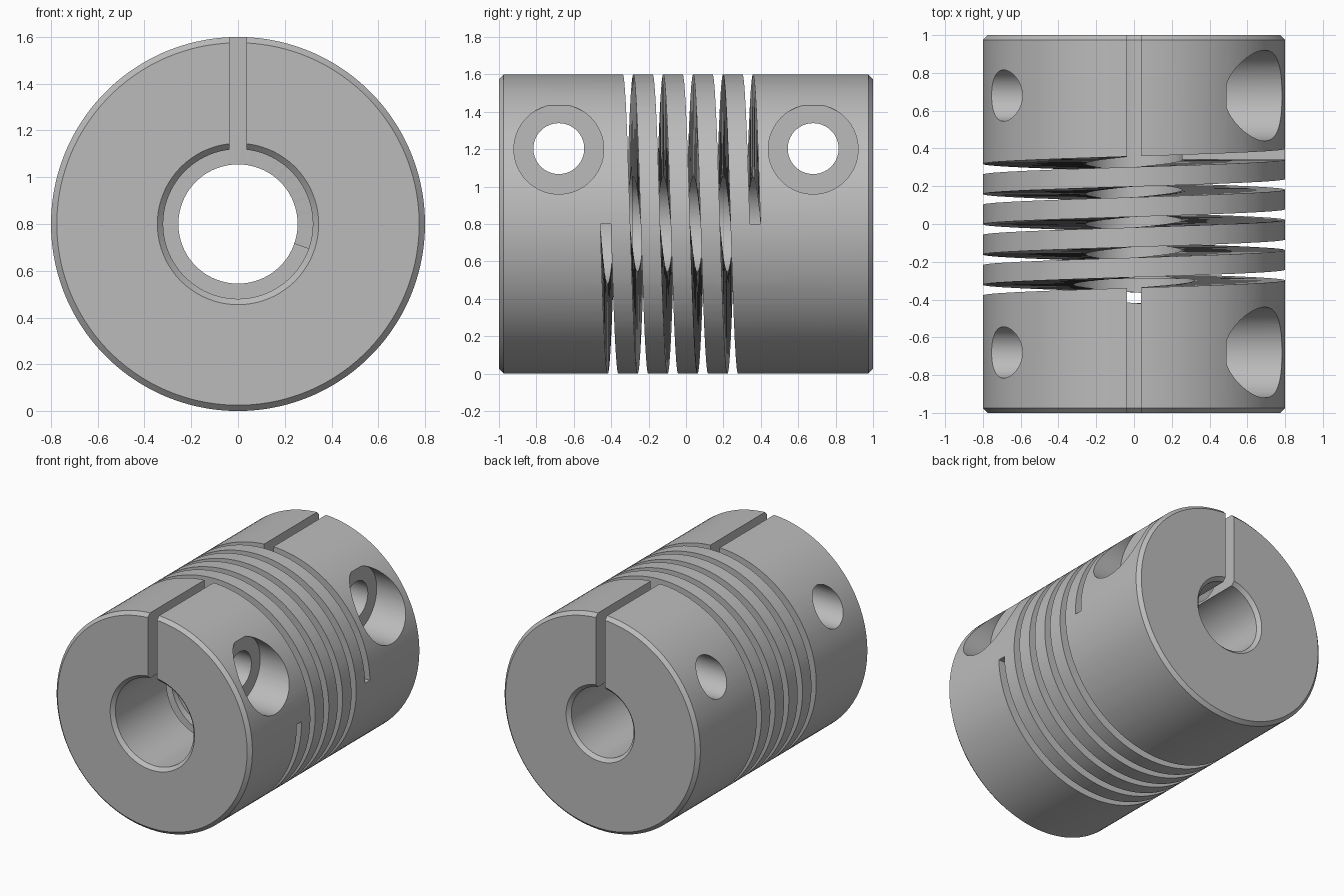
import bpy, bmesh, math
from mathutils import Matrix, Vector

if "Cube" in bpy.data.objects:
    bpy.data.objects.remove(bpy.data.objects["Cube"], do_unlink=True)

AXIS_Z = 0.8
RADIUS = 0.8

grey = bpy.data.materials.new("machined grey")
grey.use_nodes = True
COLOUR = (0.5, 0.5, 0.5, 1)
grey.diffuse_color = COLOUR
grey.node_tree.nodes["Principled BSDF"].inputs["Base Color"].default_value = COLOUR


def make_object(name, bm):
    bmesh.ops.recalc_face_normals(bm, faces=bm.faces)
    mesh = bpy.data.meshes.new(name)
    bm.to_mesh(mesh)
    bm.free()
    obj = bpy.data.objects.new(name, mesh)
    bpy.context.collection.objects.link(obj)
    return obj


def loft(name, rings, closed):
    """Join matching closed rings of points; close the loop or cap its ends."""
    bm = bmesh.new()
    rows = [[bm.verts.new(p) for p in ring] for ring in rings]
    pairs = list(zip(rows, rows[1:])) + ([(rows[-1], rows[0])] if closed else [])
    for a, b in pairs:
        for i in range(len(a)):
            j = (i + 1) % len(a)
            bm.faces.new((a[i], a[j], b[j], b[i]))
    if not closed:
        bm.faces.new(rows[0])
        bm.faces.new(rows[-1])
    return make_object(name, bm)


def around(r, y, angle):
    return Vector((r * math.cos(angle), y, AXIS_Z + r * math.sin(angle)))


def cross_cylinder(name, r, x0, x1, y, z):
    bm = bmesh.new()
    place = Matrix.Translation(((x0 + x1) / 2, y, z)) @ Matrix.Rotation(math.pi / 2, 4, 'Y')
    bmesh.ops.create_cone(bm, cap_ends=True, segments=64, radius1=r, radius2=r,
                          depth=x1 - x0, matrix=place)
    return make_object(name, bm)


def box(name, low, high):
    bm = bmesh.new()
    low, high = Vector(low), Vector(high)
    place = Matrix.Translation((low + high) / 2) @ Matrix.Diagonal((*(high - low), 1))
    bmesh.ops.create_cube(bm, size=1, matrix=place)
    return make_object(name, bm)


# Turned body: chamfered outside, wide front bore stepping down to the rear bore
C, STEP = 0.025, -0.29
FRONT_BORE, REAR_BORE = 0.32, 0.255
profile = [(RADIUS - C, -1), (RADIUS, -1 + C), (RADIUS, 1 - C), (RADIUS - C, 1),
           (REAR_BORE + C, 1), (REAR_BORE, 1 - C), (REAR_BORE, STEP),
           (FRONT_BORE, STEP), (FRONT_BORE, -1 + C), (FRONT_BORE + C, -1)]
SEGS = 128
body = loft("coupling_body",
            [[around(r, y, math.tau * (i + 0.5) / SEGS) for r, y in profile]
             for i in range(SEGS)], True)
body.data.materials.append(grey)

# Helical flexure slot, five turns, open to the bore
TURNS, PITCH, START, HALF, PER_TURN = 5, 0.16, -0.43, 0.028, 90
section = [(0.15, -HALF), (0.95, -HALF), (0.95, HALF), (0.15, HALF)]
cutters = [loft("slot_cutter",
                [[around(r, START + PITCH * k / PER_TURN + dy, -math.tau * k / PER_TURN)
                  for r, dy in section] for k in range(TURNS * PER_TURN + 1)], False)]

# Clamp slits and screw holes at both ends
SLIT = 0.037
cutters.append(box("front_slit_cutter", (-SLIT, -1.1, 0.9), (SLIT, -0.31, 1.8)))
cutters.append(box("rear_slit_cutter", (-SLIT, 0.33, 0.9), (SLIT, 1.1, 1.8)))
for y in (-0.68, 0.68):
    cutters.append(cross_cylinder("screw_hole_cutter", 0.136, -1, 1, y, 1.203))
    cutters.append(cross_cylinder("counterbore_cutter", 0.24, 0.49, 1.1, y, 1.2))

for cutter in cutters:
    cutter.hide_render = True
    mod = body.modifiers.new(cutter.name, 'BOOLEAN')
    mod.operation = 'DIFFERENCE'
    mod.solver = 'EXACT'
    mod.object = cutter

# Bake the cuts and remove the cutters
bpy.context.view_layer.update()
graph = bpy.context.evaluated_depsgraph_get()
cut_mesh = bpy.data.meshes.new_from_object(body.evaluated_get(graph))
body.modifiers.clear()
body.data = cut_mesh
if not cut_mesh.materials:
    cut_mesh.materials.append(grey)
for cutter in cutters:
    bpy.data.objects.remove(cutter, do_unlink=True)

# Smooth curved faces, keep machined edges crisp
for obj in bpy.context.selected_objects:
    obj.select_set(False)
body.select_set(True)
bpy.context.view_layer.objects.active = body
bpy.ops.object.shade_smooth_by_angle(angle=math.radians(25))
